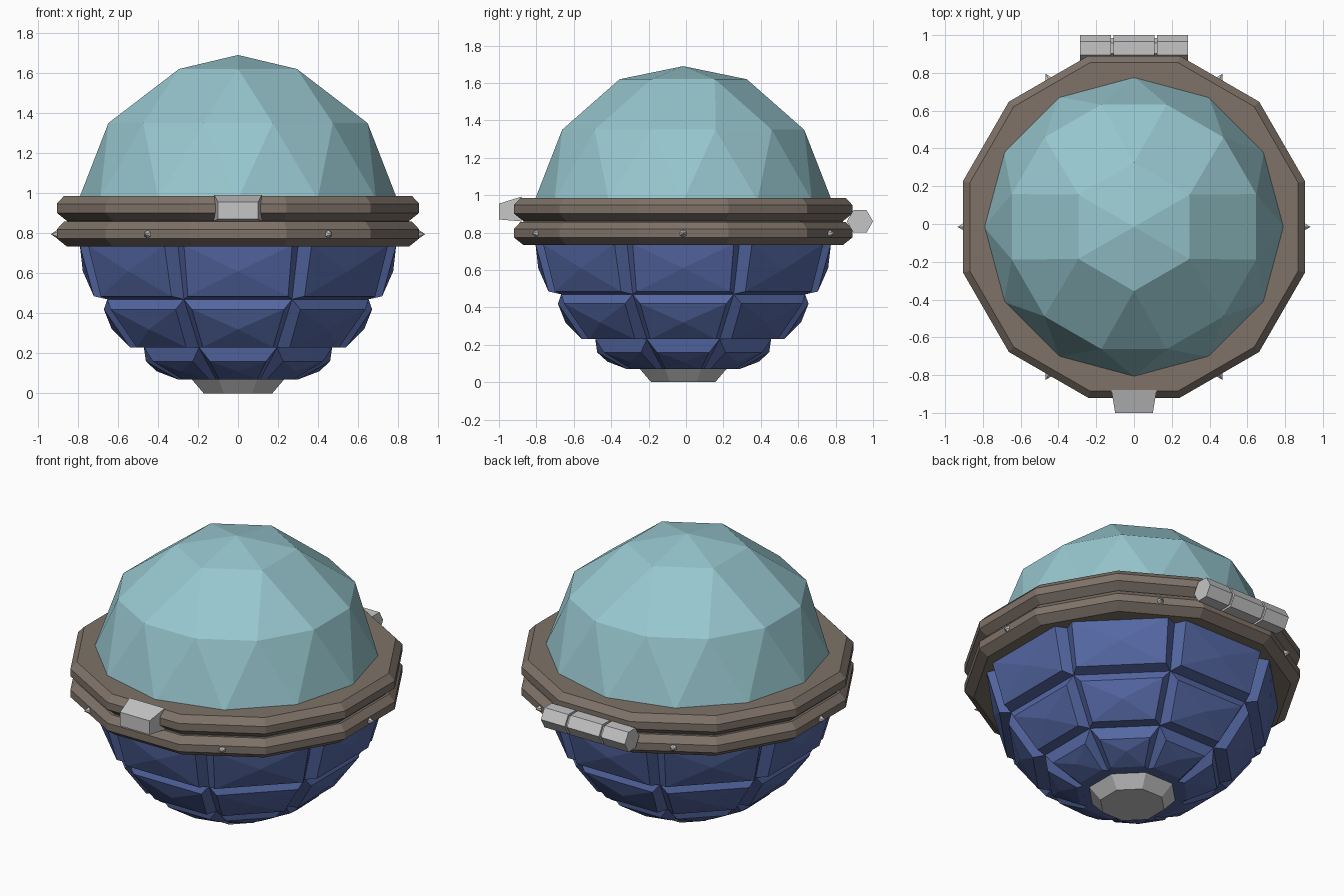
import bpy, bmesh, math
from mathutils import Vector, Matrix

cube = bpy.data.objects.get("Cube")
if cube:
    bpy.data.objects.remove(cube, do_unlink=True)

CY = -0.015  # centre of the round body in y


def material(name, rgb):
    m = bpy.data.materials.new(name)
    m.use_nodes = True
    m.diffuse_color = (*rgb, 1)
    bsdf = m.node_tree.nodes["Principled BSDF"]
    bsdf.inputs["Base Color"].default_value = (*rgb, 1)
    bsdf.inputs["Roughness"].default_value = 0.7
    return m


glass = material("pale teal", (0.31, 0.57, 0.62))
bronze = material("warm brown", (0.21, 0.17, 0.14))
blue = material("slate blue", (0.09, 0.137, 0.37))
steel = material("light grey", (0.56, 0.56, 0.56))


def finish(name, bm, mat, loc=(0, CY, 0)):
    bmesh.ops.recalc_face_normals(bm, faces=bm.faces)
    me = bpy.data.meshes.new(name)
    bm.to_mesh(me)
    bm.free()
    me.materials.append(mat)
    ob = bpy.data.objects.new(name, me)
    ob.location = loc
    bpy.context.collection.objects.link(ob)
    return ob


def circle(n, r, z, start):
    return [Vector((r * math.cos(start + math.tau * k / n),
                    r * math.sin(start + math.tau * k / n), z)) for k in range(n)]


def lathe(name, profile, n, mat):
    """Solid of n flat sides through (radius, z) points, flats facing the axes."""
    bm = bmesh.new()
    rings = [[bm.verts.new(p) for p in circle(n, r, z, math.pi / n)] for r, z in profile]
    for a, b in zip(rings, rings[1:]):
        for k in range(n):
            j = (k + 1) % n
            bm.faces.new((a[k], a[j], b[j], b[k]))
    bm.faces.new(rings[0])
    bm.faces.new(rings[-1])
    return finish(name, bm, mat)


def hull(name, points, mat, loc=(0, CY, 0)):
    bm = bmesh.new()
    for p in points:
        bm.verts.new(p)
    bmesh.ops.convex_hull(bm, input=bm.verts)
    bmesh.ops.dissolve_limit(bm, angle_limit=0.01, verts=bm.verts, edges=bm.edges)
    return finish(name, bm, mat, loc)


# Faceted dome: apex, hexagon, then two staggered twelve-sided rings
hull("dome", [Vector((0, 0, 1.69))]
     + circle(6, 0.34, 1.62, math.pi / 6)
     + circle(12, 0.67, 1.35, math.pi / 12)
     + circle(12, 0.795, 0.97, 0), glass)

# Two chamfered rim rings
for name, z in (("upper_rim", 0.862), ("lower_rim", 0.734)):
    lathe(name, [(0.885, z), (0.937, z + 0.04), (0.937, z + 0.085), (0.9, z + 0.124)],
          12, bronze)
lathe("rim_core", [(0.885, 0.85), (0.885, 0.87)], 12, bronze)

# Octagonal core under the panels, as (half width, distance, height) edges
core = [(0.30, 0.725, 0.74), (0.27, 0.652, 0.47), (0.195, 0.47, 0.23), (0.11, 0.266, 0.07)]
lathe("lower_core", [(math.hypot(w, d), z) for w, d, z in core], 8, blue)

# Raised panels: outer top edge, outer bottom edge, and peak (distance, height)
tiers = [
    ("upper_panels", (0.27, 0.79, 0.74), (0.25, 0.72, 0.485), (0.775, 0.61)),
    ("middle_panels", (0.23, 0.67, 0.42), (0.175, 0.54, 0.23), (0.63, 0.32)),
    ("bottom_panels", (0.14, 0.46, 0.16), (0.095, 0.30, 0.07), (0.405, 0.11)),
]
for i, (name, top, bottom, peak) in enumerate(tiers):
    bm = bmesh.new()
    for k in range(8):
        turn = Matrix.Rotation(math.tau * k / 8, 3, "Z")

        def quad(a, b):
            pts = [(a[1], -a[0], a[2]), (a[1], a[0], a[2]), (b[1], b[0], b[2]), (b[1], -b[0], b[2])]
            return [bm.verts.new(turn @ Vector(p)) for p in pts]

        inner, outer = quad(core[i], core[i + 1]), quad(top, bottom)
        tip = bm.verts.new(turn @ Vector((peak[0], 0, peak[1])))
        bm.faces.new(inner)
        for a in range(4):
            b = (a + 1) % 4
            bm.faces.new((inner[a], inner[b], outer[b], outer[a]))
            bm.faces.new((outer[a], outer[b], tip))
    finish(name, bm, blue)

# Foot
lathe("foot", [(0.185, 0), (0.25, 0.07), (0.25, 0.09)], 8, steel)

# Front clasp, tapering forwards
hull("front_clasp", [(s * w, y, z) for s in (-1, 1) for w, y, z in (
    (0.12, -0.88, 0.86), (0.12, -0.88, 0.992), (0.1, -1.0, 0.87), (0.1, -1.0, 0.955))],
    steel, (0, 0, 0))

# Back hinge: three hexagonal barrels on a thinner axle
for name, x, half, r in (("hinge_right", -0.204, 0.081, 0.07), ("hinge_middle", 0, 0.109, 0.07),
                         ("hinge_left", 0.204, 0.081, 0.07), ("hinge_axle", 0, 0.27, 0.055)):
    ends = [(s * half, p.x, p.y) for s in (-1, 1) for p in circle(6, r, 0, 0)]
    hull(name, ends, steel, (x, 0.93, 0.86))

# Small pointed studs around the lower rim
for k in range(6):
    base = circle(6, 0.02, 0, 0) + [Vector((0, 0, 0.03)), Vector((0, 0, -0.02))]
    stud = hull("rim_stud", base, steel)
    a = math.tau * k / 6
    stud.rotation_euler = (0, math.pi / 2, a)
    stud.location = (0.905 * math.cos(a), CY + 0.905 * math.sin(a), 0.795)
